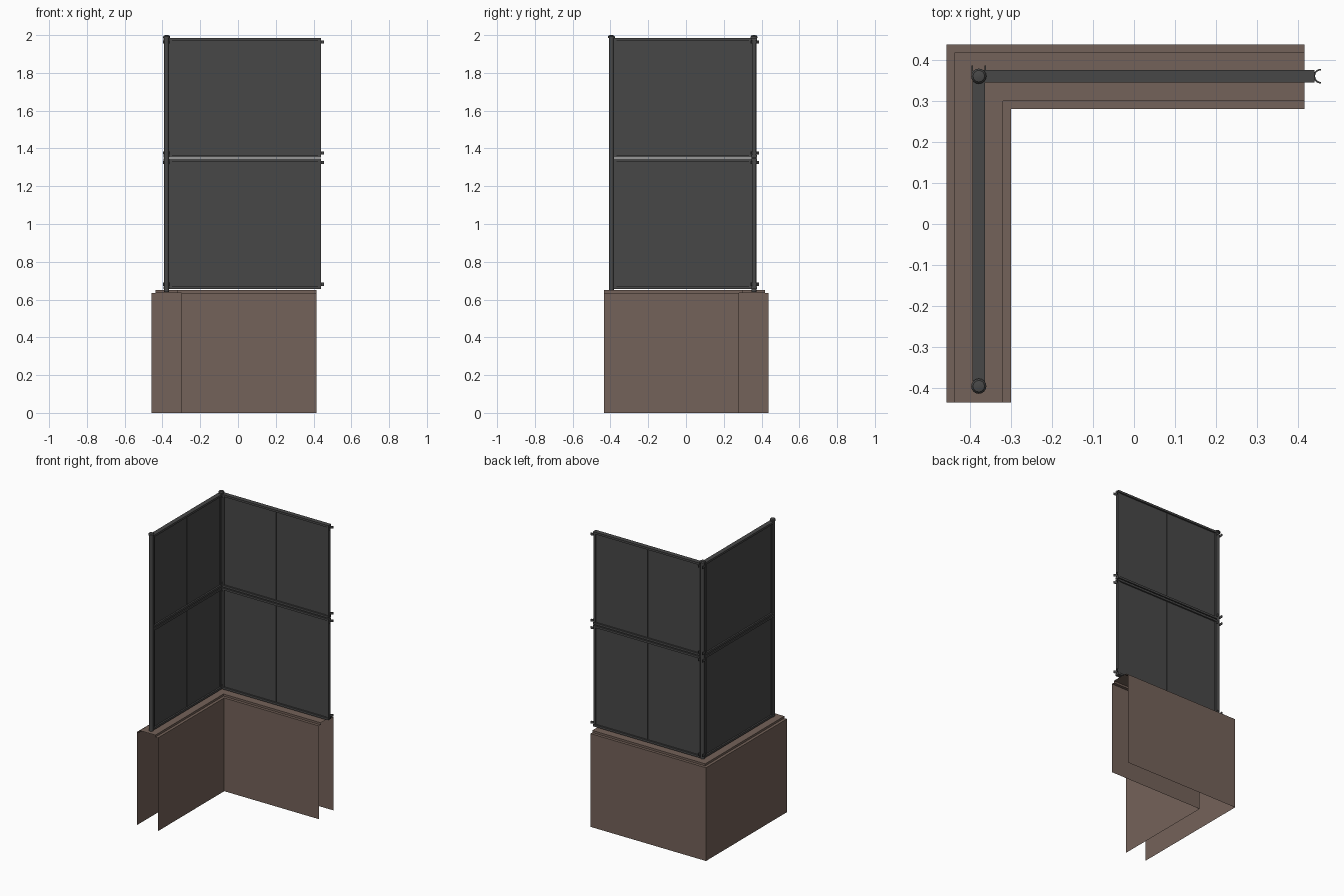
import bpy, bmesh, math
from mathutils import Matrix, Vector

if "Cube" in bpy.data.objects:
    bpy.data.objects.remove(bpy.data.objects["Cube"])


def material(name, rgb):
    m = bpy.data.materials.new(name)
    m.diffuse_color = (*rgb, 1)
    m.use_nodes = True
    m.node_tree.nodes["Principled BSDF"].inputs["Base Color"].default_value = m.diffuse_color
    return m


BROWN = material("brown_wall", (0.175, 0.122, 0.1))
DARK = material("dark_metal", (0.064, 0.064, 0.064))
PX, PY = -0.378, 0.36           # corner post position
END_Y = -0.395                  # free post position


def finish(name, bm, mat, smooth=False):
    bmesh.ops.recalc_face_normals(bm, faces=bm.faces)
    me = bpy.data.meshes.new(name)
    bm.to_mesh(me)
    bm.free()
    me.materials.append(mat)
    ob = bpy.data.objects.new(name, me)
    bpy.context.collection.objects.link(ob)
    if smooth:
        bpy.context.view_layer.objects.active = ob
        bpy.ops.object.select_all(action='DESELECT')
        ob.select_set(True)
        bpy.ops.object.shade_smooth_by_angle(angle=math.radians(35))
    return ob


def add_box(bm, x0, x1, y0, y1, z0, z1):
    c = Vector(((x0 + x1) / 2, (y0 + y1) / 2, (z0 + z1) / 2))
    mat = Matrix.Translation(c) @ Matrix.Diagonal((x1 - x0, y1 - y0, z1 - z0, 1))
    bmesh.ops.create_cube(bm, size=1, matrix=mat)


# L-shaped wall: stepped profile swept round the corner, open at ends and bottom
profile = [(0.0785, 0), (0.0785, 0.636), (0.059, 0.636), (0.059, 0.65)]
profile += [(-o, z) for o, z in reversed(profile)]
bm = bmesh.new()
rows = []
for o, z in profile:
    pts = [(-0.3785 - o, -0.435), (-0.3785 - o, 0.3585 + o), (0.415, 0.3585 + o)]
    rows.append([bm.verts.new((x, y, z)) for x, y in pts])
for a, b in zip(rows, rows[1:]):
    for i in range(2):
        bm.faces.new((a[i], a[i + 1], b[i + 1], b[i]))
finish("low_wall", bm, BROWN)


# Round posts with domed caps
def post(name, x, y):
    bm = bmesh.new()
    prof = [(0.013, 0.64), (0.013, 1.984), (0.0185, 1.984), (0.0185, 1.992),
            (0.014, 1.998), (0.006, 2.0)]
    n = 16
    rings = [[bm.verts.new((x + r * math.cos(2 * math.pi * i / n),
                            y + r * math.sin(2 * math.pi * i / n), z)) for i in range(n)]
             for r, z in prof]
    for a, b in zip(rings, rings[1:]):
        for i in range(n):
            bm.faces.new((a[i], a[(i + 1) % n], b[(i + 1) % n], b[i]))
    bm.faces.new(rings[0])
    bm.faces.new(rings[-1])
    finish(name, bm, DARK, True)


post("corner_post", PX, PY)
post("end_post", PX, END_Y)


# Framed panel along local +x, placed by a matrix
def panel(name, length, z0, z1, place):
    bm = bmesh.new()
    add_box(bm, 0, length, -0.005, 0.005, z0 + 0.01, z1 - 0.01)          # sheet
    for z in (z0, z1 - 0.014):                                          # rails
        add_box(bm, 0, length, -0.0155, 0.0155, z, z + 0.014)
    for x in (0, length - 0.016):                                       # stiles
        add_box(bm, x, x + 0.016, -0.0105, 0.0105, z0 + 0.014, z1 - 0.014)
    add_box(bm, length / 2 - 0.004, length / 2 + 0.004, -0.007, 0.007,  # centre bar
            z0 + 0.014, z1 - 0.014)
    bm.transform(place)
    finish(name, bm, DARK)


# C-shaped clip, open towards local +x
def clip(name, lip, z, place):
    bm = bmesh.new()
    path = [math.radians(90 + 180 * i / 10) for i in range(11)]
    h = 0.008
    loops = []
    for r in (0.014, 0.018):
        p = [(lip, r)] + [(r * math.cos(a), r * math.sin(a)) for a in path] + [(lip, -r)]
        for dz in (-h, h):
            loops.append([bm.verts.new((x, y, z + dz)) for x, y in p])
    order = [loops[0], loops[1], loops[3], loops[2]]
    for k in range(4):
        a, b = order[k], order[(k + 1) % 4]
        for i in range(len(a) - 1):
            bm.faces.new((a[i], a[i + 1], b[i + 1], b[i]))
    for i in (0, -1):
        bm.faces.new([lp[i] for lp in order])
    bm.transform(place)
    finish(name, bm, DARK, True)


turn = Matrix.Rotation(math.radians(90), 4, 'Z')
back = Matrix.Translation((PX + 0.012, PY, 0))
side = Matrix.Translation((PX, END_Y + 0.012, 0)) @ turn
back_clip = Matrix.Translation((0.455, PY, 0))
side_clip = Matrix.Translation((PX, PY, 0)) @ turn

for tier, z0, z1 in (("lower", 0.656, 1.346), ("upper", 1.352, 1.984)):
    panel("back_panel_" + tier, 0.44 - (PX + 0.012), z0, z1, back)
    panel("side_panel_" + tier, PY - END_Y - 0.022, z0, z1, side)
    for end, z in (("bottom", z0 + 0.025), ("top", z1 - 0.02)):
        clip(f"back_clip_{tier}_{end}", 0.0005, z, back_clip)
        clip(f"side_clip_{tier}_{end}", 0.026, z, side_clip)
